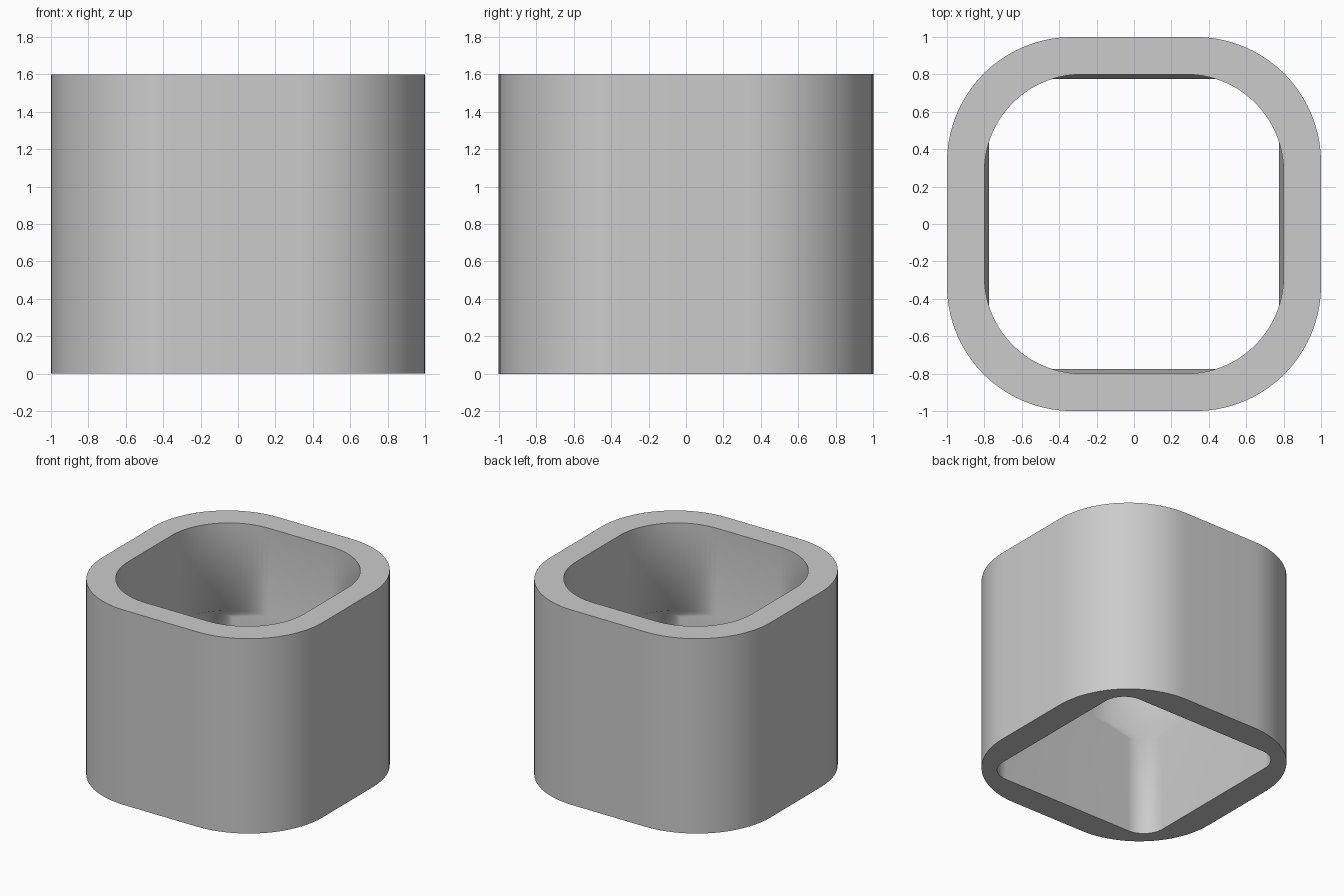
import bpy, bmesh
from math import cos, sin, pi, radians

old = bpy.data.objects.get("Cube")
if old:
    bpy.data.objects.remove(old, do_unlink=True)

STEPS = 20  # segments per rounded corner


def rounded_square(half, radius, z):
    """Points of a rounded square at height z."""
    points = []
    for corner in range(4):
        middle = pi / 4 + corner * pi / 2
        reach = (half - radius) * 2 ** 0.5
        for i in range(STEPS + 1):
            a = corner * pi / 2 + i / STEPS * pi / 2
            points.append((reach * cos(middle) + radius * cos(a),
                           reach * sin(middle) + radius * sin(a), z))
    return points


# Cross-sections going up the outside and back down the bore
sections = [
    (1.0, 0.67, 0.0),
    (1.0, 0.67, 1.6),
    (0.8, 0.52, 1.6),    # upper bore
    (0.8, 0.52, 0.88),
    (0.775, 0.18, 0.8),  # lower bore, squarer corners
    (0.775, 0.18, 0.0),
]

# Sleeve: loft the sections into a closed ring
bm = bmesh.new()
rings = [[bm.verts.new(p) for p in rounded_square(*s)] for s in sections]
for k, ring in enumerate(rings):
    nxt = rings[(k + 1) % len(rings)]
    for i in range(len(ring)):
        j = (i + 1) % len(ring)
        bm.faces.new((ring[i], ring[j], nxt[j], nxt[i]))
bmesh.ops.recalc_face_normals(bm, faces=bm.faces[:])
mesh = bpy.data.meshes.new("sleeve")
bm.to_mesh(mesh)
bm.free()
sleeve = bpy.data.objects.new("sleeve", mesh)
bpy.context.collection.objects.link(sleeve)

# Plain grey finish
grey = bpy.data.materials.new("plain grey")
grey.use_nodes = True
colour = (0.6, 0.6, 0.6, 1)
grey.diffuse_color = colour
grey.node_tree.nodes["Principled BSDF"].inputs["Base Color"].default_value = colour
mesh.materials.append(grey)

# Smooth walls, crisp rims
bpy.ops.object.select_all(action="DESELECT")
sleeve.select_set(True)
bpy.context.view_layer.objects.active = sleeve
bpy.ops.object.shade_smooth_by_angle(angle=radians(60))
